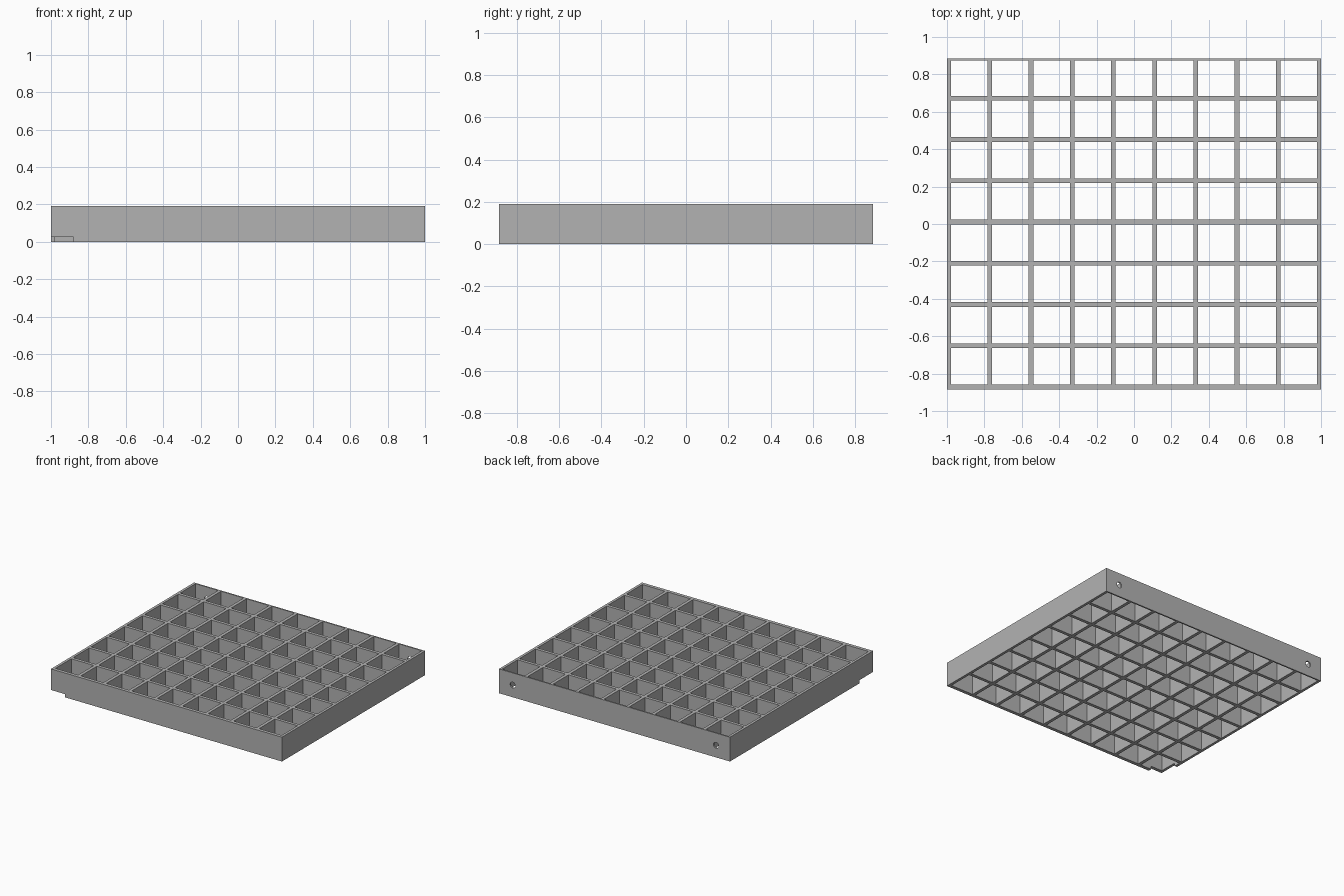
import bpy
import bmesh
from math import pi
from mathutils import Matrix, Vector

cube = bpy.data.objects.get("Cube")
if cube:
    bpy.data.objects.remove(cube, do_unlink=True)

HALF_X, HALF_Y, HEIGHT = 1.0, 0.885, 0.19
COLUMNS, ROWS = 9, 8
PITCH, WALL = 0.2204, 0.025
FIRST_Y = -0.871            # centre line of the front wall
HOLE_X, HOLE_RADIUS = 0.88, 0.023

grey = bpy.data.materials.new("plain grey")
grey.use_nodes = True
colour = (0.45, 0.45, 0.45, 1)
grey.diffuse_color = colour
grey.node_tree.nodes["Principled BSDF"].inputs["Base Color"].default_value = colour


def add_box(bm, low, high):
    low, high = Vector(low), Vector(high)
    matrix = Matrix.Translation((low + high) / 2) @ Matrix.Diagonal((*(high - low), 1))
    bmesh.ops.create_cube(bm, size=1, matrix=matrix)


def finish(bm, name):
    mesh = bpy.data.meshes.new(name)
    bm.to_mesh(mesh)
    bm.free()
    mesh.materials.append(grey)
    obj = bpy.data.objects.new(name, mesh)
    bpy.context.collection.objects.link(obj)
    return obj


def carve(target, cutter):
    mod = target.modifiers.new(cutter.name, "BOOLEAN")
    mod.operation = "DIFFERENCE"
    mod.solver = "EXACT"
    mod.object = cutter
    cutter.hide_render = True
    bpy.context.view_layer.objects.active = target
    bpy.ops.object.modifier_apply(modifier=mod.name)
    bpy.data.objects.remove(cutter, do_unlink=True)


# Solid tray block
bm = bmesh.new()
add_box(bm, (-HALF_X, -HALF_Y, 0), (HALF_X, HALF_Y, HEIGHT))
tray = finish(bm, "grid_tray")

# Open square cells, with thin outer walls at the back
bm = bmesh.new()
side = (PITCH - WALL) / 2
for column in range(COLUMNS):
    x = (column - (COLUMNS - 1) / 2) * PITCH
    for row in range(ROWS):
        y = FIRST_Y + (row + 0.5) * PITCH
        back = min(y + side, HALF_Y - 0.011)
        add_box(bm, (x - side, y - side, -0.1), (x + side, back, HEIGHT + 0.1))
carve(tray, finish(bm, "cell_cutter"))

# Corner notch under the front, and two round holes through the back wall
bm = bmesh.new()
add_box(bm, (-1.1, -1.0, -0.1), (-0.88, -0.715, 0.025))
for x in (-HOLE_X, HOLE_X):
    matrix = Matrix.Translation((x, HALF_Y, HEIGHT / 2)) @ Matrix.Rotation(pi / 2, 4, "X")
    bmesh.ops.create_cone(bm, cap_ends=True, segments=24, radius1=HOLE_RADIUS,
                          radius2=HOLE_RADIUS, depth=0.1, matrix=matrix)
carve(tray, finish(bm, "notch_and_hole_cutter"))
